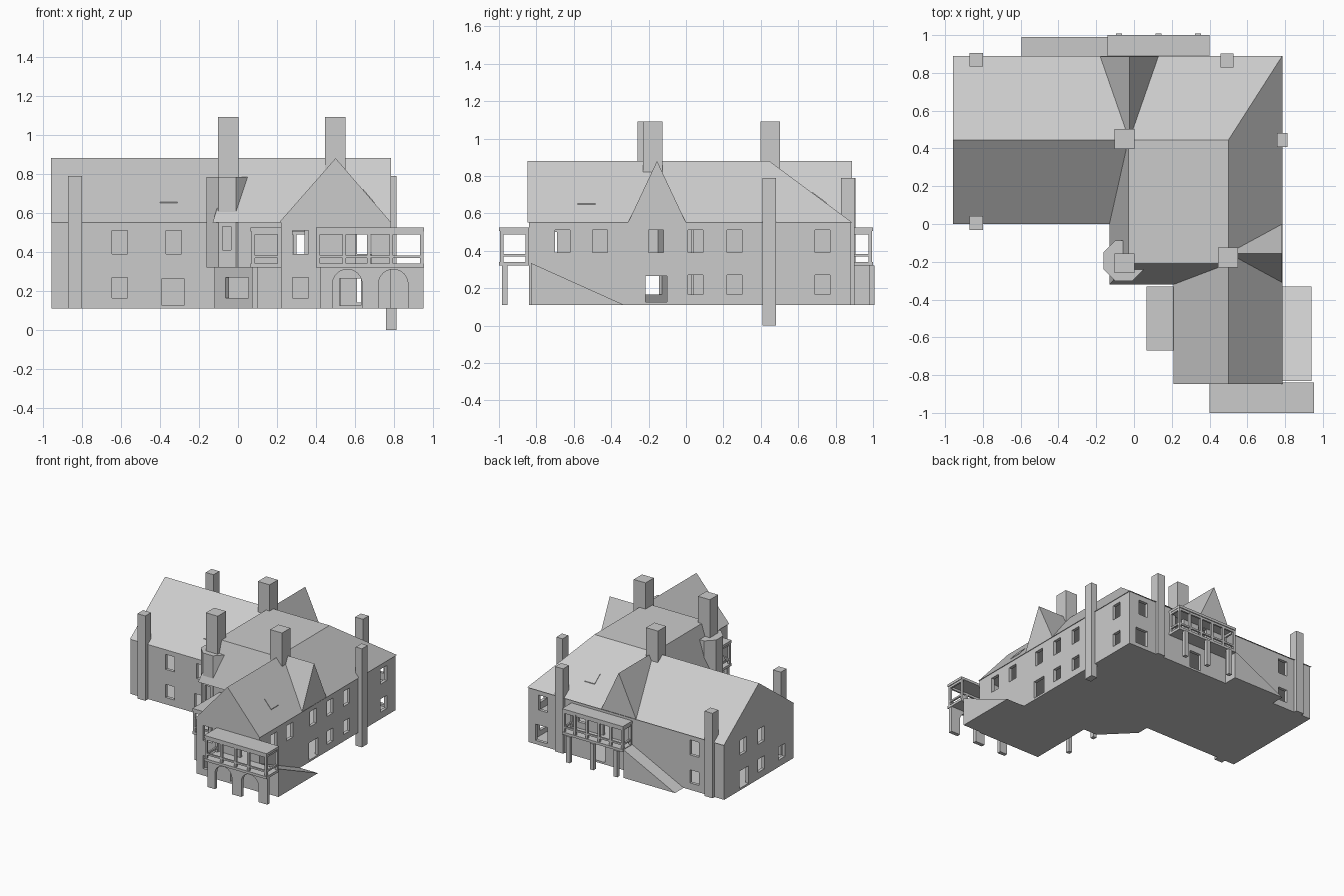
import bpy, bmesh, math
from mathutils import Vector

if "Cube" in bpy.data.objects:
    bpy.data.objects.remove(bpy.data.objects["Cube"])

grey = bpy.data.materials.new("plaster grey")
grey.diffuse_color = (0.6, 0.6, 0.6, 1)
grey.use_nodes = True
grey.node_tree.nodes["Principled BSDF"].inputs["Base Color"].default_value = grey.diffuse_color


def finish(name, bm):
    bmesh.ops.recalc_face_normals(bm, faces=bm.faces)
    me = bpy.data.meshes.new(name)
    bm.to_mesh(me)
    bm.free()
    me.materials.append(grey)
    ob = bpy.data.objects.new(name, me)
    bpy.context.collection.objects.link(ob)
    return ob


def add_hull(bm, pts):
    vs = [bm.verts.new(p) for p in pts]
    bmesh.ops.convex_hull(bm, input=vs)


def hull(name, pts):
    bm = bmesh.new()
    add_hull(bm, pts)
    bmesh.ops.dissolve_limit(bm, angle_limit=0.01, verts=bm.verts, edges=bm.edges)
    return finish(name, bm)


def corners(x0, x1, y0, y1, z0, z1):
    return [(x, y, z) for x in (x0, x1) for y in (y0, y1) for z in (z0, z1)]


def boxes(name, items):
    bm = bmesh.new()
    for b in items:
        x0, x1, y0, y1, z0, z1 = b
        m = bmesh.ops.create_cube(bm, size=1)["verts"]
        for v in m:
            v.co = Vector((x1 if v.co.x > 0 else x0, y1 if v.co.y > 0 else y0, z1 if v.co.z > 0 else z0))
    return finish(name, bm)


def prism(name, outline, z0, z1):
    bm = bmesh.new()
    f = bm.faces.new([bm.verts.new((x, y, z0)) for x, y in outline])
    top = bmesh.ops.extrude_face_region(bm, geom=[f])["geom"]
    for v in top:
        if isinstance(v, bmesh.types.BMVert):
            v.co.z = z1
    return finish(name, bm)


def cut(ob, cutter):
    m = ob.modifiers.new("openings", 'BOOLEAN')
    m.operation, m.solver, m.object = 'DIFFERENCE', 'EXACT', cutter
    apply(ob)
    bpy.data.objects.remove(cutter)


def apply(ob):
    bpy.context.view_layer.objects.active = ob
    for m in list(ob.modifiers):
        bpy.ops.object.modifier_apply(modifier=m.name)


def wall_shell(name, outline, z0, z1):
    # vertical strip around the outline, thickened inwards
    bm = bmesh.new()
    lo = [bm.verts.new((x, y, z0)) for x, y in outline]
    hi = [bm.verts.new((x, y, z1)) for x, y in outline]
    n = len(lo)
    for i in range(n):
        j = (i + 1) % n
        bm.faces.new((lo[i], lo[j], hi[j], hi[i]))
    ob = finish(name, bm)
    m = ob.modifiers.new("thickness", 'SOLIDIFY')
    m.thickness, m.offset, m.use_even_offset = 0.025, -1, True
    apply(ob)
    return ob


def opening(side, c, z0, z1, w=0.08):
    d = 0.05
    if side in SOUTH_NORTH:
        y = SOUTH_NORTH[side]
        return (c - w / 2, c + w / 2, y - d, y + d, z0, z1)
    x = EAST_WEST[side]
    return (x - d, x + d, c - w / 2, c + w / 2, z0, z1)


X0, X1, Y0, YM, Y1 = -0.955, 0.78, -0.84, 0.005, 0.88
SOUTH_NORTH = {"s_main": YM, "s_wing": Y0, "north": Y1}
EAST_WEST = {"east": X1, "west": X0, "w_wing": 0.22}
BASE, MID, EAVE, RIDGE = 0.11, 0.325, 0.55, 0.88

# walls, one shell and floor per storey; the lower one has a diagonal corner
left = [(X0, YM), (-0.12, YM)]
right = [(0.22, -0.31), (0.22, Y0), (X1, Y0), (X1, Y1), (X0, Y1)]
low = left + [(-0.12, -0.09), (0.1, -0.31)] + right
upp = left + [(-0.12, -0.19), (0.0, -0.31)] + right
lower = wall_shell("lower_walls", low, BASE, MID)
upper = wall_shell("upper_walls", upp, MID, EAVE)
prism("ground_floor", low, BASE, BASE + 0.015)
prism("upper_floor", upp, MID - 0.005, MID + 0.01)

# windows and doors
W0, W1 = (0.165, 0.27), (0.39, 0.51)
D0 = (BASE + 0.016, 0.265)
low_cuts = [opening(s, c, *W0) for s, c in (
    ("s_main", -0.605), ("s_wing", 0.32), ("east", 0.05), ("east", 0.26), ("east", 0.73),
    ("west", 0.41), ("west", 0.15), ("north", -0.69))]
low_cuts += [opening("s_main", -0.333, *D0, 0.115), opening("east", -0.158, *D0, 0.115),
             opening("west", 0.63, *D0, 0.11), opening("s_wing", 0.575, *D0, 0.11),
             opening("north", 0.665, 0.14, 0.27, 0.11), opening("north", 0.15, *D0, 0.1)]
cut(lower, boxes("lower_cutter", low_cuts))
diag = []
for t in (-0.06, 0.06):
    for d in (-0.04, 0.04):
        diag += [(-0.005 + t + d, -0.205 - t + d, z) for z in W0]
cut(lower, hull("diagonal_cutter", diag))
up_cuts = [opening(s, c, *W1) for s, c in (
    ("s_main", -0.605), ("s_main", -0.33), ("s_wing", 0.32), ("east", -0.66), ("east", -0.46),
    ("east", -0.16), ("east", 0.05), ("east", 0.26), ("east", 0.73),
    ("west", 0.64), ("west", 0.41), ("north", -0.69), ("north", 0.65), ("north", 0.3))]
up_cuts += [opening("s_wing", 0.645, 0.337, 0.5), opening("w_wing", -0.73, 0.337, 0.5),
            opening("north", 0.08, 0.337, 0.5)]
cut(upper, boxes("upper_cutter", up_cuts))


# roofs
def rect(x0, x1, y0, y1, z):
    return [(x, y, z) for x in (x0, x1) for y in (y0, y1)]


E = EAVE
hull("main_roof", rect(X0 - 0.003, 0.785, 0, 0.89, E) + [(X0 - 0.003, 0.445, RIDGE), (0.5, 0.445, RIDGE)])
hull("wing_roof", rect(0.21, 0.785, -0.847, 0.445, E) + [(0.5, -0.847, RIDGE), (0.5, 0.445, RIDGE)])
hull("flat_topped_roof", rect(-0.13, 0.5, -0.32, 0.445, E) + rect(-0.03, 0.5, -0.21, 0.445, RIDGE))
hull("north_gable", rect(-0.18, 0.13, 0.445, 0.888, E) + [(-0.025, 0.445, RIDGE), (-0.025, 0.888, RIDGE)])
hull("east_gable", rect(0.5, 0.784, -0.31, 0, E) + [(0.5, -0.155, RIDGE), (0.784, -0.155, RIDGE)])


# skylights lying on the slopes
def skylight(name, x0, x1, y0, y1, height):
    hull(name, [(x, y, height(x, y) + d) for x in (x0, x1) for y in (y0, y1) for d in (-0.003, 0.005)])


k, kw = 0.33 / 0.445, 0.33 / 0.285
skylight("south_skylight", -0.4, -0.31, 0.135, 0.205, lambda x, y: E + k * y)
skylight("north_skylight", 0.285, 0.375, 0.675, 0.75, lambda x, y: E + k * (0.89 - y))
skylight("east_skylight", 0.64, 0.70, -0.58, -0.485, lambda x, y: E + kw * (0.785 - x))

# corner tower
octagon = [(-0.055 + 0.116 * math.cos(math.radians(22.5 + 45 * i)),
            -0.195 + 0.116 * math.sin(math.radians(22.5 + 45 * i))) for i in range(8)]
tower = prism("tower", octagon, 0.32, 0.785)
cut(tower, boxes("tower_cutter", [(-0.08, -0.035, -0.33, -0.285, 0.41, 0.53)]))

# chimneys
for name, x, y, w, z0, z1 in (
        ("northwest_chimney", -0.835, 0.87, 0.07, BASE, 0.79),
        ("southwest_chimney", -0.835, 0.005, 0.07, BASE, 0.79),
        ("north_chimney", 0.493, 0.865, 0.07, BASE, 0.79),
        ("east_chimney", 0.785, 0.445, 0.055, 0, 0.79),
        ("ridge_chimney", -0.05, 0.45, 0.105, 0.6, 1.09),
        ("tower_chimney", -0.05, -0.208, 0.105, 0.6, 1.09),
        ("wing_chimney", 0.498, -0.177, 0.105, 0.6, 1.09)):
    d = 0.073 if w < 0.1 else 0.105
    boxes(name, [(x - w / 2, x + w / 2, y - d / 2, y + d / 2, z0, z1)])


# balconies: floor, flat roof, posts and rails; outer side lies along x or y
def balcony(name, x0, x1, y0, y1, outer, posts, legs):
    t = 0.018
    parts = [(x0, x1, y0, y1, 0.32, 0.34), (x0, x1, y0, y1, 0.505, 0.525)]
    along_x = outer in ("south", "north")
    edge = {"south": y0 + 0.005, "north": y1 - t - 0.005, "west": x0 + 0.005}[outer]
    inner = {"south": y1 - t, "north": y0, "west": x1 - t}[outer]
    a0, a1 = (x0, x1) if along_x else (y0, y1)

    def strip(a, b, c, d, zl, zh):
        parts.append((a, b, c, d, zl, zh) if along_x else (c, d, a, b, zl, zh))

    for p in posts:
        strip(p - t / 2, p + t / 2, edge, edge + t, 0.34, 0.505)
    for p in (posts[0], posts[-1]):
        strip(p - t / 2, p + t / 2, inner, inner + t, 0.34, 0.505)
    for zl, zh in ((0.368, 0.382), (0.488, 0.505)):
        strip(a0 + 0.005, a1 - 0.005, edge + 0.002, edge + t - 0.002, zl, zh)
        for p in (posts[0], posts[-1]):
            strip(p - 0.007, p + 0.007, min(edge, inner), max(edge, inner) + t, zl, zh)
    for p in legs:
        strip(p - 0.016, p + 0.016, edge + 0.002, edge + 0.032, BASE, 0.32)
    boxes(name, parts)


balcony("south_balcony", 0.4, 0.953, -1.0, Y0, "south", [0.411, 0.545, 0.67, 0.785, 0.94], [])
balcony("north_balcony", -0.14, 0.4, Y1, 1.0, "north", [-0.13, -0.025, 0.08, 0.185, 0.29, 0.39],
        [-0.08, 0.13, 0.34])
balcony("west_balcony", 0.065, 0.22, -0.67, -0.33, "west", [-0.66, -0.5, -0.34], [-0.64, -0.36])

# arcade under the south balcony, arches cut out
arcade = boxes("arcade", [(0.42, 0.95, -0.985, -0.955, BASE, 0.322)])
for cx in (0.56, 0.795):
    r, spring = 0.076, 0.235
    pts = []
    for y in (-1.05, -0.9):
        pts += [(cx - r, y, 0.05), (cx + r, y, 0.05)]
        pts += [(cx + r * math.cos(math.pi * i / 12), y, spring + r * math.sin(math.pi * i / 12)) for i in range(13)]
    cut(arcade, hull("arch_cutter", pts))

# outside stairs as sloping wedges
hull("east_stair", rect(X1, 0.94, -0.83, -0.33, BASE)
     + [(X1, -0.83, 0.335), (0.94, -0.83, 0.335)])
hull("north_stair", rect(-0.595, -0.14, Y1, 0.99, BASE)
     + [(-0.14, Y1, 0.335), (-0.14, 0.99, 0.335)])
